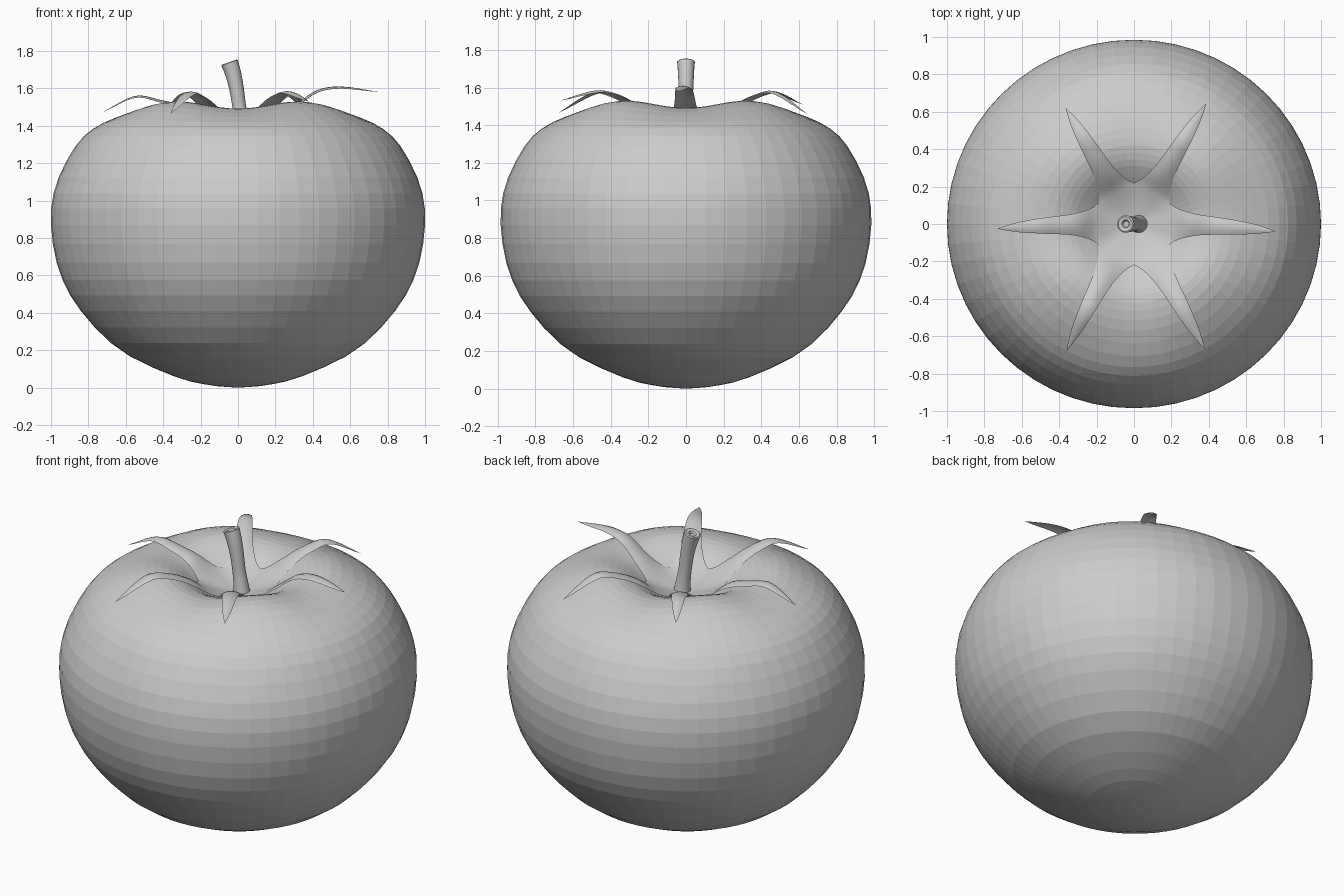
import bpy
import bmesh
from math import sin, cos, pi, radians, tan
from mathutils import Vector

if "Cube" in bpy.data.objects:
    bpy.data.objects.remove(bpy.data.objects["Cube"], do_unlink=True)

grey = bpy.data.materials.new("plain grey")
grey.use_nodes = True
grey.diffuse_color = (0.6, 0.6, 0.6, 1)
grey.node_tree.nodes["Principled BSDF"].inputs["Base Color"].default_value = (0.6, 0.6, 0.6, 1)


def spline(knots, x):
    """Smooth interpolation of (x, y) knots with finite-difference tangents."""
    last = len(knots) - 1
    i = 0
    while i < last - 1 and x > knots[i + 1][0]:
        i += 1

    def slope(j):
        a, b = knots[max(j - 1, 0)], knots[min(j + 1, last)]
        return (b[1] - a[1]) / (b[0] - a[0])

    (x0, y0), (x1, y1) = knots[i], knots[i + 1]
    h = x1 - x0
    t = (x - x0) / h
    return ((2 * t**3 - 3 * t**2 + 1) * y0 + (t**3 - 2 * t**2 + t) * h * slope(i)
            + (3 * t**2 - 2 * t**3) * y1 + (t**3 - t**2) * h * slope(i + 1))


def finish(bm, name, smooth):
    bmesh.ops.remove_doubles(bm, verts=bm.verts, dist=0.0005)
    bmesh.ops.recalc_face_normals(bm, faces=bm.faces)
    mesh = bpy.data.meshes.new(name)
    bm.to_mesh(mesh)
    bm.free()
    mesh.materials.append(grey)
    obj = bpy.data.objects.new(name, mesh)
    bpy.context.collection.objects.link(obj)
    if smooth:
        bpy.ops.object.select_all(action="DESELECT")
        obj.select_set(True)
        bpy.context.view_layer.objects.active = obj
        bpy.ops.object.shade_smooth_by_angle(angle=radians(40))
    return obj


def skin(bm, rows, closed):
    """Bridge rows of points with quads."""
    rows = [[bm.verts.new(p) for p in row] for row in rows]
    n = len(rows[0])
    for a, b in zip(rows, rows[1:]):
        for i in range(n if closed else n - 1):
            j = (i + 1) % n
            bm.faces.new((a[i], a[j], b[j], b[i]))


# Fruit body: lathed profile with four soft shoulders around the stem pit
profile = [(0, 0), (.15, .013), (.34, .06), (.63, .2), (.84, .41), (.955, .62),
           (1, .87), (.975, 1.08), (.87, 1.29), (.75, 1.41), (.58, 1.505),
           (.45, 1.53), (.35, 1.505), (.27, 1.455), (.19, 1.395), (.1, 1.35), (0, 1.33)]
r_knots = [(i, p[0]) for i, p in enumerate(profile)]
z_knots = [(i, p[1]) for i, p in enumerate(profile)]
SEGMENTS = 56
STEPS = 40
rows = []
for k in range(STEPS + 1):
    u = k * (len(profile) - 1) / STEPS
    r, z = max(spline(r_knots, u), 0), spline(z_knots, u)
    dip = 0.0
    if z > 1.2 and 0.12 < r < 0.88:
        dip = 0.02 * sin(pi * (r - 0.12) / 0.76) ** 2
    ring = []
    for s in range(SEGMENTS):
        a = 2 * pi * s / SEGMENTS
        ring.append((r * cos(a), r * sin(a) * 0.985, z - dip * (1 + cos(4 * a))))
    rows.append(ring)
body = bmesh.new()
skin(body, rows, True)
finish(body, "fruit_body", False)

# Calyx: six pointed sepals joined at the middle
BASE = 0.19
width_knots = [(0, .11), (.06, .088), (.15, .07), (.28, .055), (.55, .042),
               (.78, .028), (.92, .012), (1, 0)]
# tip angle, length, crest height, tip height
sepals = [(-3, .76, 1.61, 1.58), (59, .75, 1.58, 1.46), (120.5, .72, 1.58, 1.51),
          (182, .73, 1.56, 1.47), (242, .77, 1.58, 1.465), (299.5, .77, 1.585, 1.53)]
calyx = bmesh.new()
for k, (tip_angle, length, crest, tip_z) in enumerate(sepals):
    height = [(0, 1.37), (.1, 1.39), (.2, 1.43), (.3, 1.505), (.42, crest - .02),
              (.55, crest), (length, tip_z)]
    stations = [BASE * i / 4 for i in range(4)]
    stations += [BASE + (length - BASE) * (i / 20) ** 1.3 for i in range(21)]
    rows = []
    for r in stations:
        s = max((r - BASE) / (length - BASE), 0)
        w = spline(width_knots, s) if s > 0 else r * tan(pi / 6)
        angle = radians(60 * k + (tip_angle - 60 * k) * s)
        arch = 0.3 * w * min(1, s * 5)
        z = spline(height, r)
        row = []
        for t in (-1, -.5, 0, .5, 1):
            row.append((r * cos(angle) - t * w * sin(angle),
                        r * sin(angle) + t * w * cos(angle), z - arch * t * t))
        rows.append(row)
    skin(calyx, rows, False)
bmesh.ops.dissolve_degenerate(calyx, dist=0.0005, edges=calyx.edges)
finish(calyx, "calyx", True)

# Stem: leaning tube with a flared, hollowed cut end
path = [(1.32, .03), (1.42, .02), (1.5, .007), (1.6, -.008), (1.68, -.026), (1.737, -.045)]
radius = [(1.32, .055), (1.42, .042), (1.5, .037), (1.6, .039), (1.7, .044), (1.737, .047)]
centres = [1.32 + (1.737 - 1.32) * i / 12 for i in range(13)]
sections = [(z, spline(radius, z), 0) for z in centres]
sections += [(1.737, .04, .004), (1.737, .022, 0), (1.737, .016, -.012), (1.737, 0, -.014)]
rows = []
for z, r, lift in sections:
    tilt = (spline(path, z) - spline(path, z - 0.02)) / 0.02
    axis = Vector((tilt, 0, 1)).normalized()
    side = Vector((axis.z, 0, -axis.x))
    centre = Vector((spline(path, z), 0, z)) + axis * lift
    rows.append([centre + side * r * cos(2 * pi * i / 20) + Vector((0, r * sin(2 * pi * i / 20), 0))
                 for i in range(20)])
stem = bmesh.new()
skin(stem, rows, True)
finish(stem, "stem", True)
